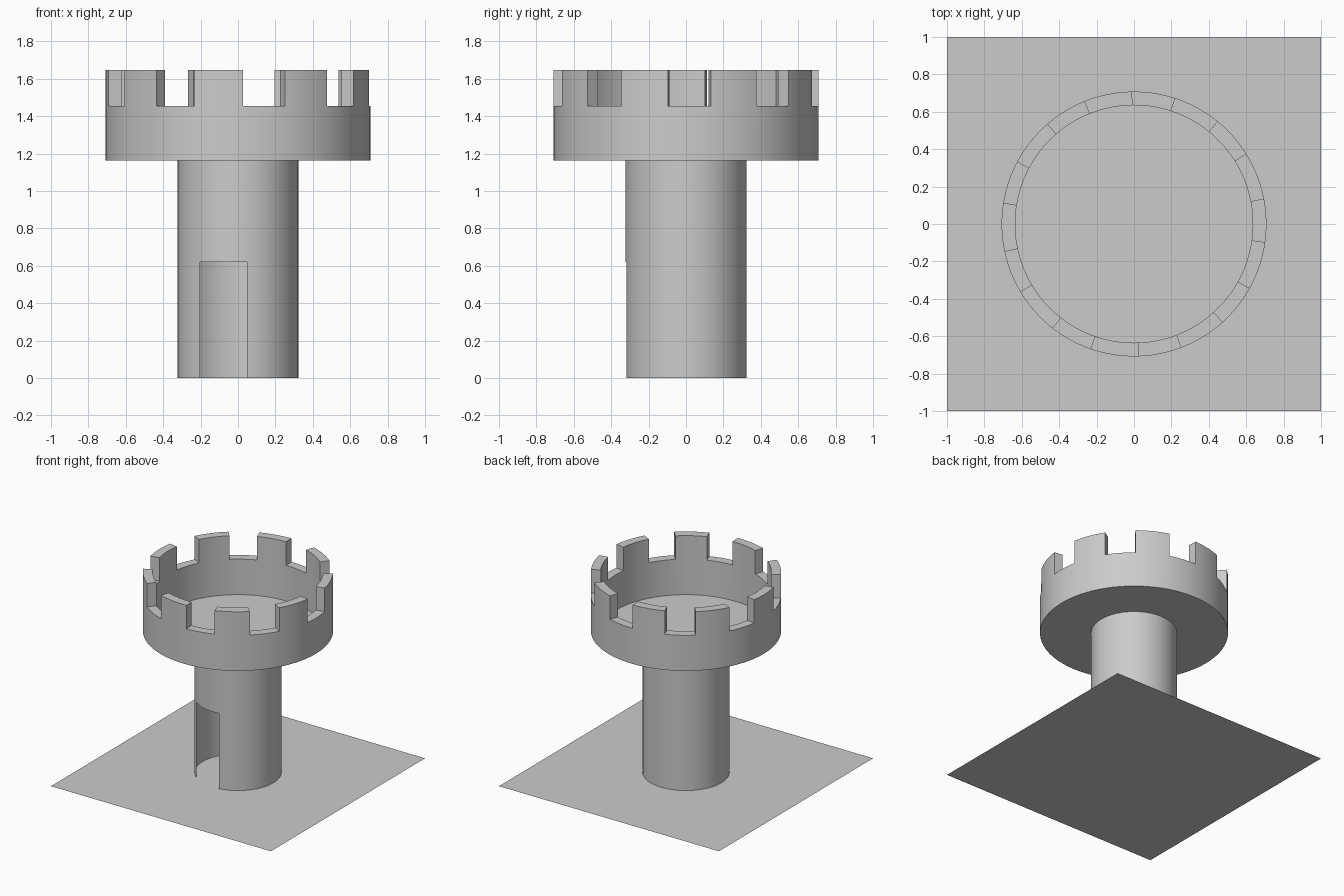
import bpy, bmesh, math

if "Cube" in bpy.data.objects:
    bpy.data.objects.remove(bpy.data.objects["Cube"])

grey = bpy.data.materials.new("stone grey")
grey.diffuse_color = (0.6, 0.6, 0.6, 1)
grey.use_nodes = True
grey.node_tree.nodes["Principled BSDF"].inputs["Base Color"].default_value = grey.diffuse_color


def finish(name, bm, smooth=True):
    """Weld the mesh, make an object of it and shade it."""
    bmesh.ops.remove_doubles(bm, verts=bm.verts, dist=1e-5)
    me = bpy.data.meshes.new(name)
    bm.to_mesh(me)
    bm.free()
    me.materials.append(grey)
    ob = bpy.data.objects.new(name, me)
    bpy.context.collection.objects.link(ob)
    if smooth:
        bpy.ops.object.select_all(action='DESELECT')
        ob.select_set(True)
        bpy.context.view_layer.objects.active = ob
        bpy.ops.object.shade_smooth_by_angle(angle=math.radians(30))
    return ob


def face(bm, *pts):
    return bm.faces.new([bm.verts.new(p) for p in pts])


def polar(r, a, z):
    return (r * math.cos(a), r * math.sin(a), z)


def steps(a, b, n):
    return [a + (b - a) * i / n for i in range(n + 1)]


def wall(bm, r, a, b, z0, z1, inward=False):
    """One curved wall panel."""
    pts = [polar(r, a, z0), polar(r, b, z0), polar(r, b, z1), polar(r, a, z1)]
    return face(bm, *(pts[::-1] if inward else pts))


def ledge(bm, r0, r1, a, b, z, down=False):
    """One flat ring panel, facing up unless told otherwise."""
    pts = [polar(r0, a, z), polar(r1, a, z), polar(r1, b, z), polar(r0, b, z)]
    return face(bm, *(pts[::-1] if down else pts))


# ground slab
bm = bmesh.new()
face(bm, (-1, -1, 0), (1, -1, 0), (1, 1, 0), (-1, 1, 0))
finish("base_plate", bm, smooth=False)

# tower shaft: thin shell with an open doorway at the front
R, TOP, DOOR_TOP = 0.323, 1.163, 0.619
d0 = -math.pi / 2 + math.asin(-0.202 / R)
d1 = -math.pi / 2 + math.asin(0.049 / R)
bm = bmesh.new()
door = steps(d0, d1, 12)
rest = steps(d1, d0 + 2 * math.pi, 72)
for a, b in zip(door, door[1:]):
    wall(bm, R, a, b, DOOR_TOP, TOP)
for a, b in zip(rest, rest[1:]):
    wall(bm, R, a, b, 0, DOOR_TOP)
    wall(bm, R, a, b, DOOR_TOP, TOP)
finish("tower_shaft", bm)

# crown: floor disc, parapet wall and nine merlons
RO, RI, NOTCH, CREST = 0.708, 0.635, 1.455, 1.648
N = 9
bm = bmesh.new()
for i in range(N):
    start = math.radians(10.8 + 40 * i)
    end = math.radians(32.1 + 40 * i)
    nxt = math.radians(10.8 + 40 * (i + 1))
    for a0, a1, raised in ((start, end, True), (end, nxt, False)):
        angles = steps(a0, a1, 8)
        for a, b in zip(angles, angles[1:]):
            # floor disc, seen from above and below
            face(bm, (0, 0, TOP), polar(RI, b, TOP), polar(RI, a, TOP))
            ledge(bm, RI, RO, a, b, TOP, down=True)
            wall(bm, RO, a, b, TOP, NOTCH)
            wall(bm, RI, a, b, TOP, NOTCH, True)
            if raised:
                wall(bm, RO, a, b, NOTCH, CREST)
                wall(bm, RI, a, b, NOTCH, CREST, True)
            ledge(bm, RI, RO, a, b, CREST if raised else NOTCH)
    # merlon end faces
    face(bm, polar(RI, start, NOTCH), polar(RO, start, NOTCH),
         polar(RO, start, CREST), polar(RI, start, CREST))
    face(bm, polar(RO, end, NOTCH), polar(RI, end, NOTCH),
         polar(RI, end, CREST), polar(RO, end, CREST))
finish("battlement_crown", bm)
